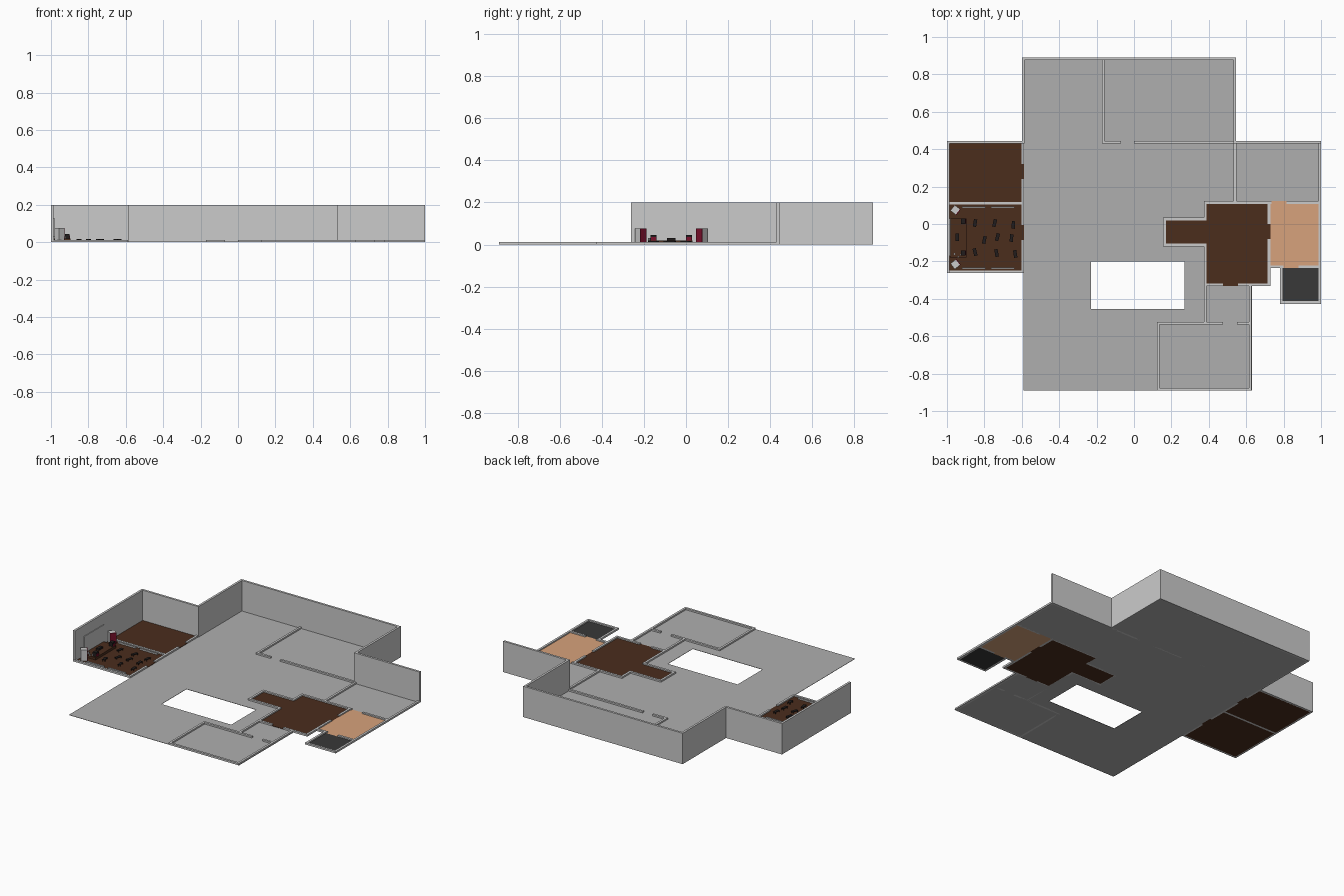
import bpy, bmesh, math, random

if "Cube" in bpy.data.objects:
    bpy.data.objects.remove(bpy.data.objects["Cube"])

random.seed(4)
T = 0.014      # wall thickness
LOW = 0.012    # cut-away wall height
HIGH = 0.2     # full wall height


def mat(name, r, g, b):
    m = bpy.data.materials.new(name)
    m.diffuse_color = (r, g, b, 1)
    m.use_nodes = True
    m.node_tree.nodes["Principled BSDF"].inputs["Base Color"].default_value = m.diffuse_color
    return m


stone = mat("stone", .43, .43, .43)
wood = mat("dark_wood", .07, .026, .012)
tan = mat("tan", .68, .36, .2)
slate = mat("slate", .04, .04, .04)
red = mat("dark_red", .2, .005, .025)
black = mat("black", .015, .012, .012)


def finish(name, bm, material=None):
    bmesh.ops.recalc_face_normals(bm, faces=bm.faces)
    me = bpy.data.meshes.new(name)
    bm.to_mesh(me)
    bm.free()
    ob = bpy.data.objects.new(name, me)
    bpy.context.collection.objects.link(ob)
    if material:
        me.materials.append(material)
    return ob


def add_box(bm, x0, x1, y0, y1, z0, z1):
    vs = bmesh.ops.create_cube(bm, size=1)["verts"]
    for v in vs:
        v.co = ((x0 + x1) / 2 + v.co.x * (x1 - x0),
                (y0 + y1) / 2 + v.co.y * (y1 - y0),
                (z0 + z1) / 2 + v.co.z * (z1 - z0))


def box(name, x0, x1, y0, y1, z0, z1, material=None):
    bm = bmesh.new()
    add_box(bm, x0, x1, y0, y1, z0, z1)
    return finish(name, bm, material)


def slab(name, keep, cut, h, material):
    """Union of rectangles minus other rectangles, extruded to height h."""
    rects = keep + cut
    xs = sorted({v for r in rects for v in r[:2]})
    ys = sorted({v for r in rects for v in r[2:]})
    inside = lambda r, x, y: r[0] < x < r[1] and r[2] < y < r[3]
    bm = bmesh.new()
    for x0, x1 in zip(xs, xs[1:]):
        for y0, y1 in zip(ys, ys[1:]):
            cx, cy = (x0 + x1) / 2, (y0 + y1) / 2
            if any(inside(r, cx, cy) for r in keep) and not any(inside(r, cx, cy) for r in cut):
                bm.faces.new([bm.verts.new((x, y, 0)) for x, y in
                              ((x0, y0), (x1, y0), (x1, y1), (x0, y1))])
    bmesh.ops.remove_doubles(bm, verts=bm.verts, dist=1e-5)
    ext = bmesh.ops.extrude_face_region(bm, geom=bm.faces[:])["geom"]
    for v in ext:
        if isinstance(v, bmesh.types.BMVert):
            v.co.z = h
    return finish(name, bm, material)


def wall(name, axis, pos, a, b, h=LOW, gaps=()):
    """Wall centred on pos, running from a to b along the axis, with door gaps."""
    bm = bmesh.new()
    stops = [a] + [g for gap in gaps for g in gap] + [b]
    for s, e in zip(stops[::2], stops[1::2]):
        if axis == "x":
            add_box(bm, s, e, pos - T / 2, pos + T / 2, 0, h)
        else:
            add_box(bm, pos - T / 2, pos + T / 2, s, e, 0, h)
    return finish(name, bm)


# Floors
slab("main_floor",
     [(-.59, .54, -.89, .89), (.54, 1, .115, .44), (.385, .63, -.89, -.325)],
     [(-.23, .27, -.455, -.2), (.165, .385, -.112, .025), (.385, .54, -.325, .115)],
     .002, stone)
slab("left_rooms_floor",
     [(-.988, -.602, .118, .433), (-.988, -.602, -.25, .104),
      (-.602, -.588, .24, .32), (-.602, -.588, -.085, -.005)], [], .004, wood)
slab("hall_floor",
     [(.385, .715, -.318, .108), (.17, .385, -.105, .02), (.475, .555, -.332, -.318),
      (.715, .729, -.08, 0)], [], .004, wood)
slab("tan_floor", [(.729, .988, -.222, .108), (.735, .815, .108, .122),
                   (.8, .88, -.235, -.222)], [], .004, tan)
slab("slate_floor", [(.795, .988, -.415, -.235)], [], .004, slate)

# Full-height perimeter walls
h = T / 2
wall("west_wall", "y", -1 + h, -.262, .445, HIGH)
wall("northwest_wall", "x", .445 - h, -1, -.585, HIGH)
wall("west_return", "y", -.592, .438, .89, HIGH)
wall("north_wall", "x", .89 - h, -.599, .545, HIGH)
wall("east_return", "y", .538, .438, .89, HIGH)
wall("northeast_wall", "x", .445 - h, .531, 1, HIGH)

# Low cut-away walls
wall("north_room_side", "y", -.165, .435, .88)
wall("north_room_front", "x", .438, -.172, .54, LOW, [(-.07, 0)])
wall("east_room_side", "y", .54, .115, .44)
wall("east_edge", "y", 1 - h, -.425, .44)
wall("hall_north", "x", .115, .378, 1, LOW, [(.735, .815)])
wall("hall_west", "y", .38, -.53, .122, LOW, [(-.105, .02)])
wall("hall_east", "y", .722, -.332, .115, LOW, [(-.08, 0)])
wall("hall_south", "x", -.325, .378, .729, LOW, [(.475, .555)])
wall("alcove_north", "x", .027, .158, .385)
wall("alcove_south", "x", -.112, .158, .385)
wall("alcove_west", "y", .163, -.119, .034)
wall("tan_room_south", "x", -.229, .722, 1, LOW, [(.8, .88)])
wall("slate_room_west", "y", .788, -.425, -.229)
wall("slate_room_south", "x", -.42, .781, 1)
wall("south_room_east", "y", .621, -.89, -.325)
wall("south_room_north", "x", -.53, .123, .628, LOW, [(.475, .55)])
wall("south_room_west", "y", .13, -.89, -.523)
wall("south_room_south", "x", -.883, .123, .628)
wall("left_divider", "x", .111, -1, -.588)
wall("left_south", "x", -.256, -1, -.588)
wall("left_east", "y", -.595, -.263, .44, LOW, [(-.085, -.005), (.24, .32)])

# Stage and wall boards
box("stage", -.985, -.895, -.18, .03, .003, .02, wood)
for i, y in enumerate((-.17, -.07)):
    box(f"wall_board_{i}", -.987, -.982, y, y + .1, .03, .13)

# Corner cabinets with red fronts, mirrored about the stage
for s, side in ((1, "north"), (-1, "south")):
    cy = -.07 + s * .145
    rot = -s * math.radians(38)
    for nm, x0, x1, m in (("cabinet", -.019, .017, None), ("cabinet_front", .017, .021, red)):
        ob = box(f"{side}_{nm}", x0, x1, -.019, .019, .003, .075, m)
        ob.location = (-.955, cy, 0)
        ob.rotation_euler.z = rot
    # Small stand and red block beside the stage
    box(f"{side}_block", -.925, -.9, cy - s * .06 - .014, cy - s * .06 + .014, .018, .045, black)
    box(f"{side}_block_front", -.9, -.897, cy - s * .06 - .012, cy - s * .06 + .012, .02, .035, red)
    # Pale bars along the side walls
    y = -.073 + s * .163
    for i, x in enumerate((-.92, -.765)):
        box(f"{side}_bar_{i}", x, x + .125, y - .004, y + .004, .003, .013)

# Small stools on the stage
for i, (x, y) in enumerate(((-.96, -.16), (-.94, -.175), (-.925, -.165))):
    bpy.ops.mesh.primitive_cylinder_add(vertices=10, radius=.005, depth=.014, location=(x, y, .025))
    bpy.context.object.name = f"stool_{i}"
box("stage_table", -.955, -.935, -.09, -.05, .018, .032, black)

# Tables scattered over the floor
spots = [(-.85, .005), (-.745, .005), (-.645, -.005), (-.8, -.085), (-.73, -.07),
         (-.655, -.075), (-.85, -.15), (-.735, -.155), (-.635, -.16)]
for i, (x, y) in enumerate(spots):
    bm = bmesh.new()
    add_box(bm, -.009, .009, -.02, .02, .013, .016)
    for lx in (-.007, .007):
        for ly in (-.017, .017):
            add_box(bm, lx - .0015, lx + .0015, ly - .0015, ly + .0015, .003, .013)
    ob = finish(f"table_{i}", bm, black)
    ob.location = (x, y, 0)
    ob.rotation_euler.z = random.uniform(-.3, .3)
